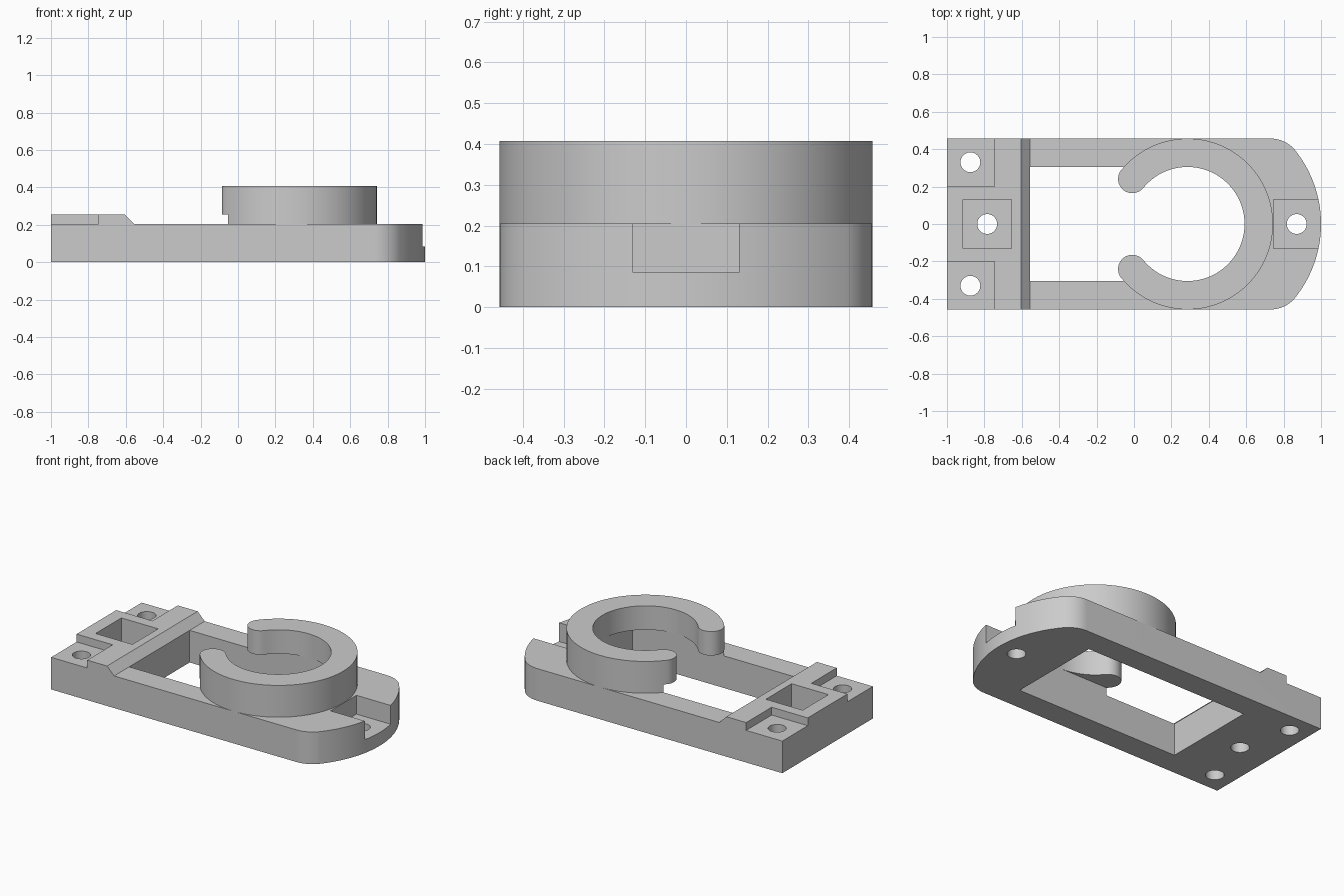
import bpy, bmesh
from math import radians, cos, sin, atan2, hypot

if "Cube" in bpy.data.objects:
    bpy.data.objects.remove(bpy.data.objects["Cube"], do_unlink=True)

HALF = 0.457          # half width of the bracket
RAIL = 0.305          # half width of the opening
DECK, RAISED, TOP = 0.205, 0.255, 0.408

grey = bpy.data.materials.new("matte grey")
grey.use_nodes = True
grey.diffuse_color = (0.6, 0.6, 0.6, 1)
grey.node_tree.nodes["Principled BSDF"].inputs["Base Color"].default_value = (0.6, 0.6, 0.6, 1)


def arc(cx, cy, r, a0, a1, n):
    return [(cx + r * cos(a0 + (a1 - a0) * i / n),
             cy + r * sin(a0 + (a1 - a0) * i / n)) for i in range(n + 1)]


def prism(name, outline, lo, hi, sideways=False):
    """Extrude an outline along z, or an x-z outline along y."""
    bm = bmesh.new()
    place = (lambda p: (p[0], lo, p[1])) if sideways else (lambda p: (p[0], p[1], lo))
    face = bm.faces.new([bm.verts.new(place(p)) for p in outline])
    grown = bmesh.ops.extrude_face_region(bm, geom=[face])["geom"]
    shift = (0, hi - lo, 0) if sideways else (0, 0, hi - lo)
    bmesh.ops.translate(bm, vec=shift, verts=[v for v in grown if isinstance(v, bmesh.types.BMVert)])
    bmesh.ops.recalc_face_normals(bm, faces=bm.faces)
    mesh = bpy.data.meshes.new(name)
    bm.to_mesh(mesh)
    bm.free()
    mesh.materials.append(grey)
    ob = bpy.data.objects.new(name, mesh)
    bpy.context.collection.objects.link(ob)
    return ob


def block(name, x0, x1, y0, y1, z0, z1):
    return prism(name, [(x0, y0), (x1, y0), (x1, y1), (x0, y1)], z0, z1)


def hole(name, x, y):
    return prism(name, arc(x, y, 0.053, 0, radians(360), 40)[:-1], -0.1, 0.5)


def finish(ob, cutters):
    """Apply the cuts in order and smooth the curved walls."""
    bpy.ops.object.select_all(action='DESELECT')
    bpy.context.view_layer.objects.active = ob
    ob.select_set(True)
    for c in cutters:
        c.hide_render = True
        mod = ob.modifiers.new(c.name, 'BOOLEAN')
        mod.operation, mod.solver, mod.object = 'DIFFERENCE', 'EXACT', c
        bpy.ops.object.modifier_apply(modifier=mod.name)
    bpy.ops.object.shade_smooth_by_angle(angle=radians(30))


# Base plate: square at one end, rounded nose with filleted corners at the other
NOSE_X, NOSE_R, FILLET = 0.37, 0.63, 0.17
fx, fy = 0.73, HALF - FILLET
turn = atan2(fy, fx - NOSE_X)
half = arc(NOSE_X, 0, NOSE_R, 0, turn, 20) + arc(fx, fy, FILLET, turn, radians(90), 14)[1:]
half.append((-1, HALF))
outline = [(x, -y) for x, y in reversed(half[1:])] + half
base = prism("base_plate", outline, 0, RAISED)

# Cuts: lowered deck with a sloped step, central opening, pockets and screw holes
deck_cut = prism("deck_cutter", [(-0.605, RAISED), (-0.555, DECK), (1.2, DECK), (1.2, 0.4), (-0.605, 0.4)],
                 -0.6, 0.6, sideways=True)
opening = block("opening_cutter", -0.555, 0.59, -RAIL, RAIL, -0.1, RAISED)
cuts = [deck_cut, opening,
        block("nut_pocket_cutter", -0.915, -0.655, -0.13, 0.13, 0.085, 0.4),
        block("nose_pocket_cutter", 0.745, 1.2, -0.13, 0.13, 0.085, 0.4),
        hole("middle_hole_cutter", -0.785, 0), hole("nose_hole_cutter", 0.87, 0)]
for side, s in (("left", 1), ("right", -1)):
    y0, y1 = sorted((0.2 * s, 0.6 * s))
    cuts.append(block(side + "_corner_cutter", -1.2, -0.745, y0, y1, DECK, 0.4))
    cuts.append(hole(side + "_hole_cutter", -0.875, 0.33 * s))
finish(base, cuts)

# Open ring clip with rounded tips, undercut where it spans the opening
RING_X, END = 0.286, radians(140.8)
mid, tip = (HALF + RAIL) / 2, (HALF - RAIL) / 2
ring = arc(RING_X, 0, HALF, -END, END, 80)
ring += arc(RING_X + mid * cos(END), mid * sin(END), tip, END, END + radians(180), 16)[1:]
ring += arc(RING_X, 0, RAIL, END, -END, 80)[1:]
ring += arc(RING_X + mid * cos(END), -mid * sin(END), tip, radians(180) - END, radians(360) - END, 16)[1:-1]
clip = prism("ring_clip", ring, DECK, TOP)
finish(clip, [opening])

# Cutters are no longer needed
for c in cuts:
    bpy.data.objects.remove(c, do_unlink=True)
